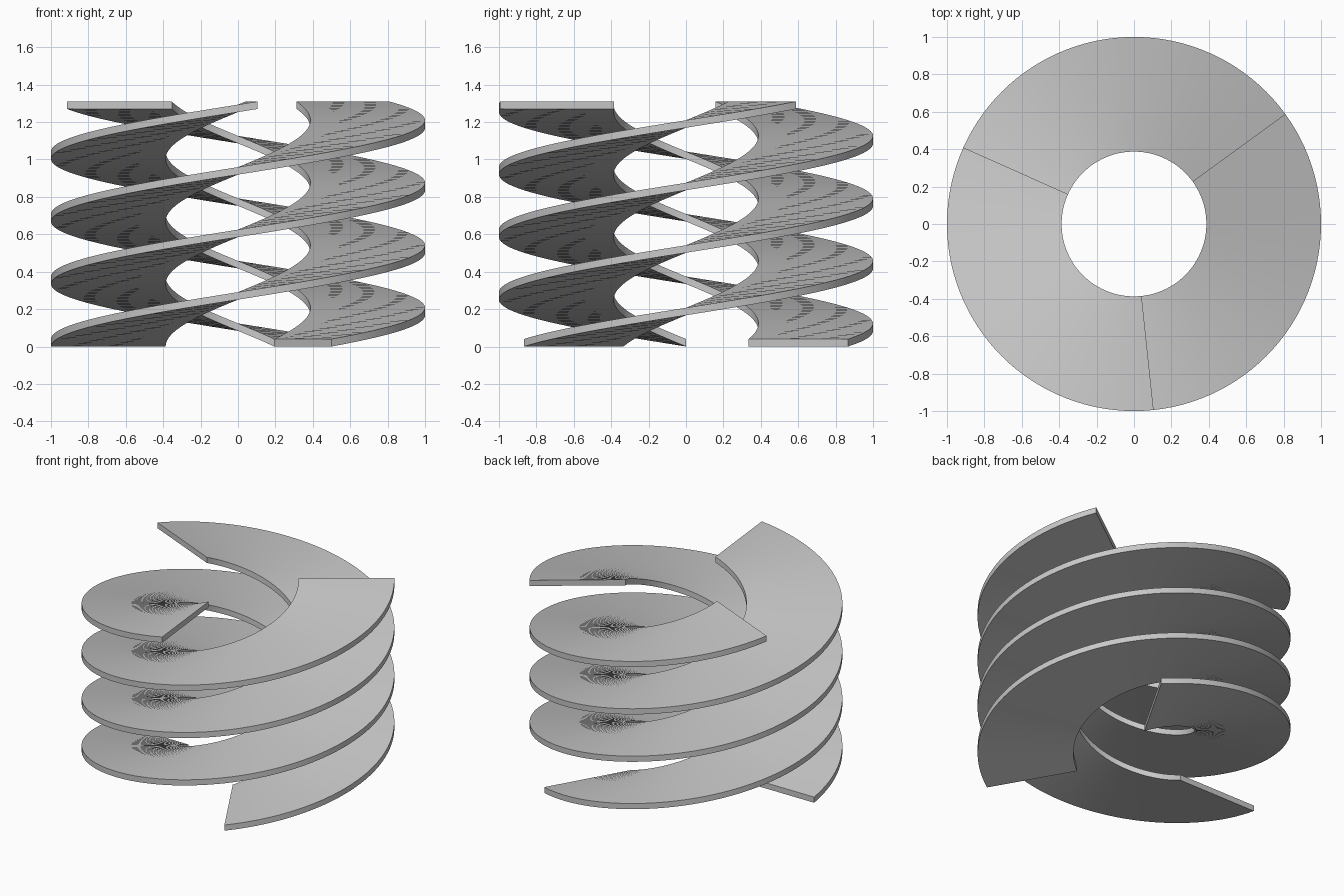
import bpy
import bmesh
from math import sin, cos, radians

cube = bpy.data.objects.get("Cube")
if cube:
    bpy.data.objects.remove(cube, do_unlink=True)

INNER, OUTER = 0.387, 1.0
THICK, HEIGHT = 0.04, 1.31
TURN, STEPS = 456, 152

grey = bpy.data.materials.new("plain_grey")
grey.use_nodes = True
colour = (0.58, 0.58, 0.58, 1)
grey.diffuse_color = colour
grey.node_tree.nodes["Principled BSDF"].inputs["Base Color"].default_value = colour


def helical_ramp(name, start):
    """Sweep a rectangular section up a helix and cap both ends."""
    bm = bmesh.new()
    section = [(INNER, 0), (OUTER, 0), (OUTER, THICK), (INNER, THICK)]
    rings = []
    for i in range(STEPS + 1):
        t = i / STEPS
        a = radians(start + TURN * t)
        rise = (HEIGHT - THICK) * t
        rings.append([bm.verts.new((r * cos(a), r * sin(a), z + rise))
                      for r, z in section])
    for low, high in zip(rings, rings[1:]):
        for j in range(4):
            k = (j + 1) % 4
            bm.faces.new((low[j], low[k], high[k], high[j]))
    bm.faces.new(rings[0])
    bm.faces.new(rings[-1])
    bmesh.ops.recalc_face_normals(bm, faces=bm.faces)

    mesh = bpy.data.meshes.new(name)
    bm.to_mesh(mesh)
    bm.free()
    mesh.materials.append(grey)
    ramp = bpy.data.objects.new(name, mesh)
    bpy.context.collection.objects.link(ramp)
    return ramp


# Three identical ramps, a third of a turn apart
bpy.ops.object.select_all(action="DESELECT")
for n in range(3):
    ramp = helical_ramp(f"helical_ramp_{n + 1}", 60 + 120 * n)
    ramp.select_set(True)
    bpy.context.view_layer.objects.active = ramp
bpy.ops.object.shade_smooth_by_angle(angle=radians(30))
